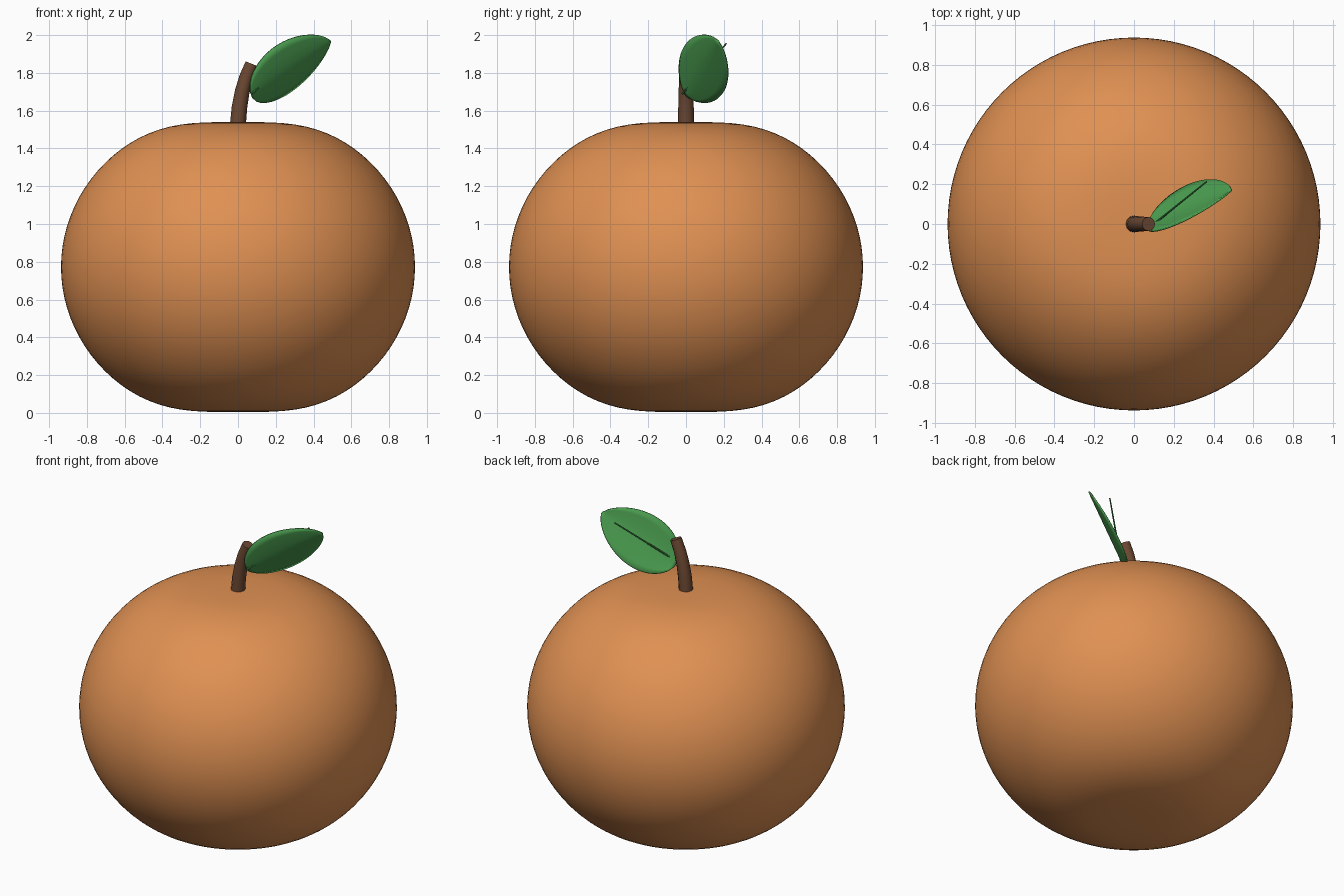
import bpy, bmesh, math
from mathutils import Vector

cube = bpy.data.objects.get("Cube")
if cube:
    bpy.data.objects.remove(cube, do_unlink=True)


def material(name, rgb):
    m = bpy.data.materials.new(name)
    m.use_nodes = True
    m.diffuse_color = (*rgb, 1)
    m.node_tree.nodes["Principled BSDF"].inputs["Base Color"].default_value = (*rgb, 1)
    return m


ORANGE = material("orange peel", (0.74, 0.28, 0.085))
BROWN = material("stem brown", (0.15, 0.065, 0.032))
GREEN = material("leaf green", (0.07, 0.34, 0.08))
VEIN = material("vein green", (0.055, 0.26, 0.065))


def finish(bm, name, mat, angle=40):
    bmesh.ops.recalc_face_normals(bm, faces=bm.faces)
    mesh = bpy.data.meshes.new(name)
    bm.to_mesh(mesh)
    bm.free()
    mesh.materials.append(mat)
    ob = bpy.data.objects.new(name, mesh)
    bpy.context.collection.objects.link(ob)
    bpy.ops.object.select_all(action='DESELECT')
    bpy.context.view_layer.objects.active = ob
    ob.select_set(True)
    bpy.ops.object.shade_smooth_by_angle(angle=math.radians(angle))
    return ob


def tube(name, points, radii, sides, mat):
    """Capped tube through points lying in one vertical plane."""
    bm = bmesh.new()
    pts = [Vector(p) for p in points]
    rings = []
    for i, p in enumerate(pts):
        d = (pts[min(i + 1, len(pts) - 1)] - pts[max(i - 1, 0)]).normalized()
        a = d.cross(Vector((0, 1, 0))).normalized()
        b = d.cross(a)
        ring = []
        for k in range(sides):
            t = math.tau * k / sides
            ring.append(bm.verts.new(p + radii[i] * (a * math.cos(t) + b * math.sin(t))))
        rings.append(ring)
    for r, s in zip(rings, rings[1:]):
        for k in range(sides):
            j = (k + 1) % sides
            bm.faces.new((r[k], r[j], s[j], s[k]))
    bm.faces.new(rings[0])
    bm.faces.new(rings[-1])
    return finish(bm, name, mat)


# Fruit: a squashed sphere whose poles are pressed flat
bm = bmesh.new()
bmesh.ops.create_uvsphere(bm, u_segments=96, v_segments=48, radius=1)
for v in bm.verts:
    r = 0.937 * math.hypot(v.co.x, v.co.y)
    press = 0.072 * math.exp(-(r / 0.4) ** 2)
    z = 0.84 * v.co.z - math.copysign(press, v.co.z) * min(1, abs(v.co.z) * 3)
    v.co = (v.co.x * 0.937, v.co.y * 0.937, z + 0.772)
finish(bm, "fruit_body", ORANGE, 60)

# Stem: bends towards the leaf
tube("stem",
     [(0, 0, 1.53), (0.008, 0, 1.62), (0.022, 0, 1.70), (0.043, 0, 1.775), (0.073, 0, 1.848)],
     [0.042, 0.041, 0.039, 0.037, 0.035], 12, BROWN)

# Leaf: pointed blade with edges curling to the back
base, tip = Vector((0.07, 0, 1.68)), Vector((0.49, 0.17, 1.97))
axis = (tip - base).normalized()
side = Vector((-0.19, -0.61, 0.77))
side = (side - axis * side.dot(axis)).normalized()
back = side.cross(axis)
if back.y < 0:
    back = -back
LONG, WIDE = 24, 8
bm = bmesh.new()
rows = []
for i in range(LONG + 1):
    t = min(max(i / LONG, 0.004), 0.998)
    half = 0.385 * t ** 0.55 * (1 - t) ** 0.7
    row = []
    for j in range(WIDE + 1):
        s = 2 * j / WIDE - 1
        curl = 0.18 * half * abs(s) ** 1.5
        row.append(bm.verts.new(base.lerp(tip, t) + side * half * s + back * curl))
    rows.append(row)
for a, b in zip(rows, rows[1:]):
    for j in range(WIDE):
        bm.faces.new((a[j], a[j + 1], b[j + 1], b[j]))
leaf = finish(bm, "leaf", GREEN)
shell = leaf.modifiers.new("thickness", 'SOLIDIFY')
shell.thickness = 0.008
shell.offset = 0

# Vein: thin straight rod rising off the back of the leaf
tube("leaf_vein", [(0.075, -0.02, 1.69), (0.365, 0.213, 1.955)], [0.006, 0.004], 8, VEIN)
